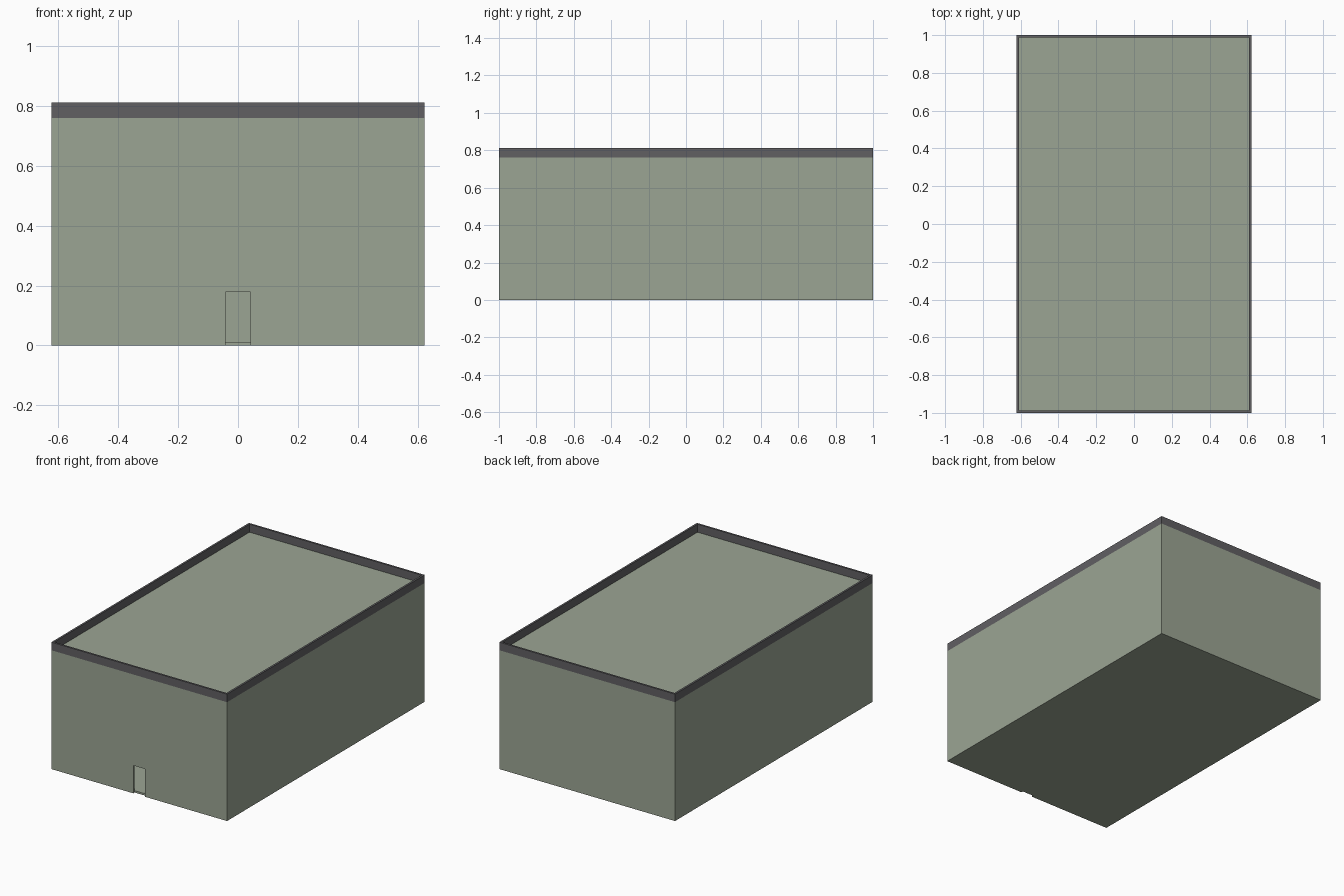
import bpy, bmesh

if "Cube" in bpy.data.objects:
    bpy.data.objects.remove(bpy.data.objects["Cube"])

W, L = 0.6225, 1.0        # half width, half length
ROOF, TOP = 0.761, 0.8125 # roof level, parapet top
T = 0.0125                # wall thickness
DOOR_W, DOOR_H = 0.0415, 0.178


def material(name, rgb):
    m = bpy.data.materials.new(name)
    m.diffuse_color = (*rgb, 1)
    m.use_nodes = True
    m.node_tree.nodes["Principled BSDF"].inputs["Base Color"].default_value = m.diffuse_color
    return m


def box(name, lo, hi, mat=None):
    bm = bmesh.new()
    bmesh.ops.create_cube(bm, size=1)
    for v in bm.verts:
        v.co = [hi[i] if v.co[i] > 0 else lo[i] for i in range(3)]
    me = bpy.data.meshes.new(name)
    bm.to_mesh(me)
    bm.free()
    ob = bpy.data.objects.new(name, me)
    bpy.context.collection.objects.link(ob)
    if mat:
        me.materials.append(mat)
    return ob


def cut(ob, cutter):
    mod = ob.modifiers.new("cut", 'BOOLEAN')
    mod.operation = 'DIFFERENCE'
    mod.solver = 'EXACT'
    mod.object = cutter
    bpy.context.view_layer.objects.active = ob
    bpy.ops.object.modifier_apply(modifier=mod.name)
    bpy.data.objects.remove(cutter)


green = material("sage green wall", (0.33, 0.375, 0.295))
dark = material("dark grey trim", (0.119, 0.117, 0.124))

# hollow building with floor, walls and flat roof
shell = box("building_shell", (-W, -L, 0), (W, L, ROOF), green)
cut(shell, box("room_cutter", (-W + T, -L + T, 0.012), (W - T, L - T, ROOF - T), green))
# open doorway through the front wall, down to the ground
cut(shell, box("door_cutter", (-DOOR_W, -L - 0.1, -0.1),
               (DOOR_W, -L + T + 0.0005, DOOR_H), green))

# parapet trim around the roof edge
trim = box("parapet_trim", (-W, -L, ROOF), (W, L, TOP), dark)
cut(trim, box("parapet_cutter", (-W + T, -L + T, ROOF - 0.1),
              (W - T, L - T, TOP + 0.1), dark))
